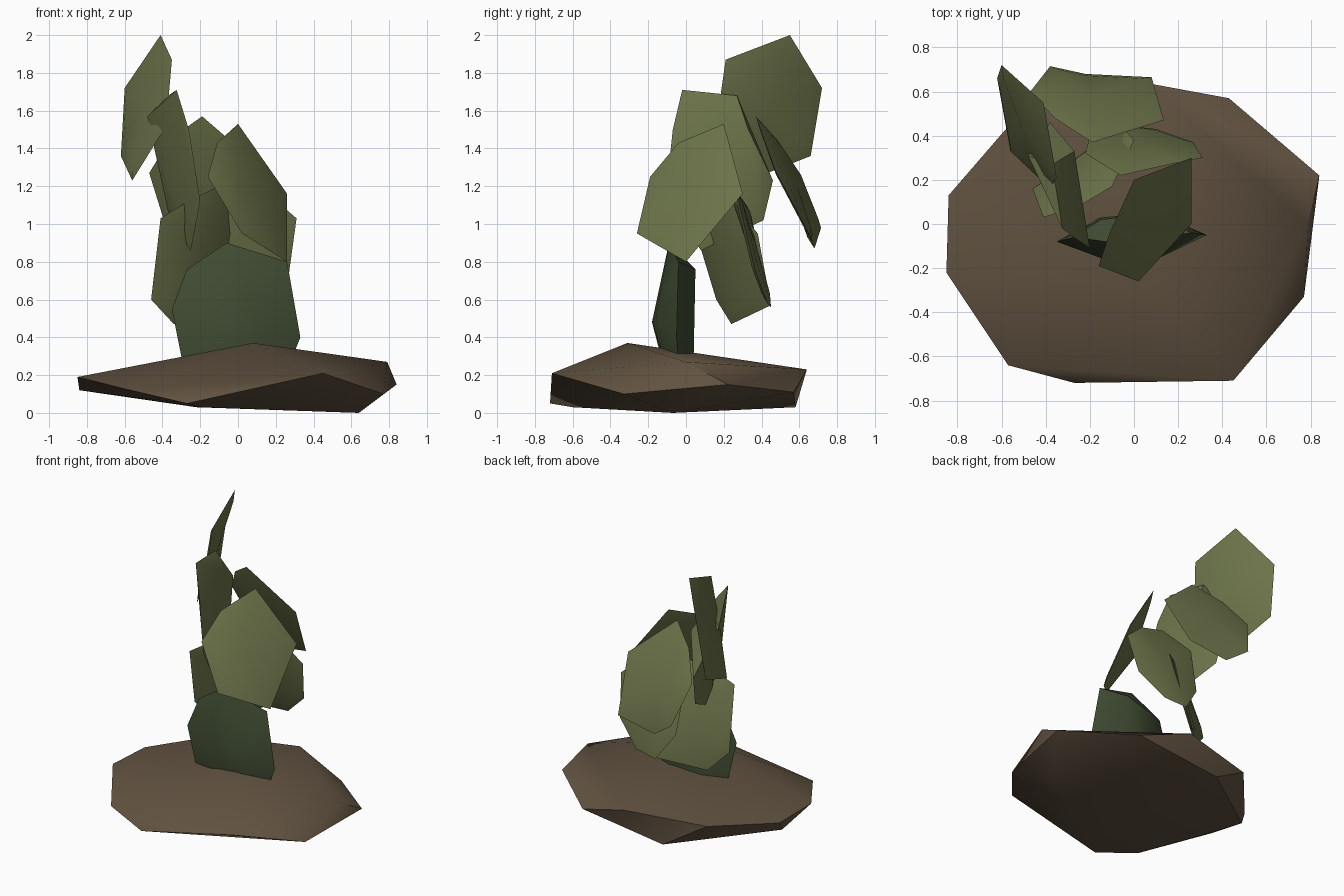
import bpy, bmesh, math
from mathutils import Vector

if "Cube" in bpy.data.objects:
    bpy.data.objects.remove(bpy.data.objects["Cube"], do_unlink=True)


def material(name, rgb):
    m = bpy.data.materials.new(name)
    m.use_nodes = True
    m.diffuse_color = (*rgb, 1)
    m.node_tree.nodes["Principled BSDF"].inputs["Base Color"].default_value = (*rgb, 1)
    return m


soil = material("dry_soil", (.12, .085, .052))
pad_green = material("pad_green", (.15, .175, .068))
stem_green = material("dark_stem_green", (.053, .074, .033))


def finish(bm, name, mat, angle):
    bmesh.ops.recalc_face_normals(bm, faces=bm.faces)
    mesh = bpy.data.meshes.new(name)
    bm.to_mesh(mesh)
    bm.free()
    mesh.materials.append(mat)
    obj = bpy.data.objects.new(name, mesh)
    bpy.context.collection.objects.link(obj)
    bpy.ops.object.select_all(action='DESELECT')
    obj.select_set(True)
    bpy.context.view_layer.objects.active = obj
    bpy.ops.object.shade_smooth_by_angle(angle=math.radians(angle))


def hull(name, points, mat, angle=30):
    """Faceted lump wrapped around a few corner points."""
    bm = bmesh.new()
    for p in points:
        bm.verts.new(p)
    res = bmesh.ops.convex_hull(bm, input=bm.verts)
    junk = {g for g in res["geom_interior"] if isinstance(g, bmesh.types.BMVert)}
    bmesh.ops.delete(bm, geom=list(junk), context='VERTS')
    finish(bm, name, mat, angle)


def pad(name, rim, thick=.016):
    """Thin flattened pad: a rim with a slightly raised inner face on each side."""
    rim = [Vector(p) for p in rim]
    mid = sum(rim, Vector()) / len(rim)
    n = Vector()
    for a, b in zip(rim, rim[1:] + rim[:1]):
        n += (a - mid).cross(b - mid)
    n.normalize()
    bm = bmesh.new()
    edge = [bm.verts.new(p) for p in rim]
    count = len(rim)
    for side in (1, -1):
        inner = [bm.verts.new(mid + (p - mid) * .8 + n * thick * side) for p in rim]
        peak = bm.verts.new(mid + n * thick * 1.3 * side)
        for i in range(count):
            j = (i + 1) % count
            bm.faces.new((edge[i], edge[j], inner[j], inner[i]))
            bm.faces.new((inner[i], inner[j], peak))
    finish(bm, name, pad_green, 35)


# Low soil mound
hull("soil_mound", [
    (-.85, -.22, .19), (-.84, .13, .18), (-.52, .5, .21), (.05, .64, .23),
    (.43, .57, .11), (.79, 0, .27), (.84, .22, .15), (.77, -.33, .1),
    (.45, -.71, .21), (-.27, -.72, .05), (-.57, -.64, .12), (.08, -.31, .37),
    (.64, -.07, 0), (-.2, -.6, .03), (-.84, .1, .12), (-.22, .58, .03),
], soil, 40)

# Thick stem rising from the soil
hull("stem", [
    (-.29, -.06, .25), (-.35, -.08, .55), (-.27, -.06, .76), (-.06, -.09, .9),
    (.26, -.04, .8), (.33, -.05, .4), (.27, -.04, .25),
    (-.08, -.18, .48), (.1, -.16, .5), (-.15, -.12, .25), (.12, -.1, .25),
    (-.15, .02, .72), (.1, .05, .76), (.1, .04, .27), (-.15, .03, .27),
], stem_green)

# Pads branching up and back from the stem
pad("front_pad", [
    (.02, -.26, .95), (-.16, -.19, 1.25), (-.11, -.04, 1.43), (0, .2, 1.53),
    (.26, .3, 1.16), (.26, 0, .8)])
pad("lower_side_pad", [
    (-.41, .03, 1.03), (-.46, .16, .6), (-.34, .24, .47), (-.06, .45, .57),
    (0, .38, .95), (-.1, .17, 1.2), (-.25, .08, 1.13)])
pad("lower_back_pad", [
    (.31, .3, 1.03), (.27, .37, .74), (.1, .43, .58), (-.07, .45, .56),
    (-.2, .4, .75), (-.22, .32, 1.1), (-.06, .22, 1.24), (.16, .27, 1.16)])
pad("upper_back_pad", [
    (-.19, .37, 1.57), (.135, .47, 1.29), (.08, .665, .92), (-.22, .68, .87),
    (-.38, .715, .98), (-.47, .6, 1.27), (-.36, .48, 1.45)])
pad("top_pad", [
    (-.41, .55, 2), (-.6, .72, 1.72), (-.62, .66, 1.36), (-.56, .33, 1.23),
    (-.38, .16, 1.52), (-.35, .21, 1.87)])

# Thicker folded pad carrying the top pad
hull("upper_side_pad", [
    (-.325, -.02, 1.71), (-.37, .27, 1.68), (-.48, .31, 1.57), (-.27, .33, 1.5),
    (-.38, .46, 1.23), (-.36, .41, 1.02), (-.25, .08, .86), (-.2, -.11, 1.12),
    (-.26, -.07, 1.5)], pad_green)
